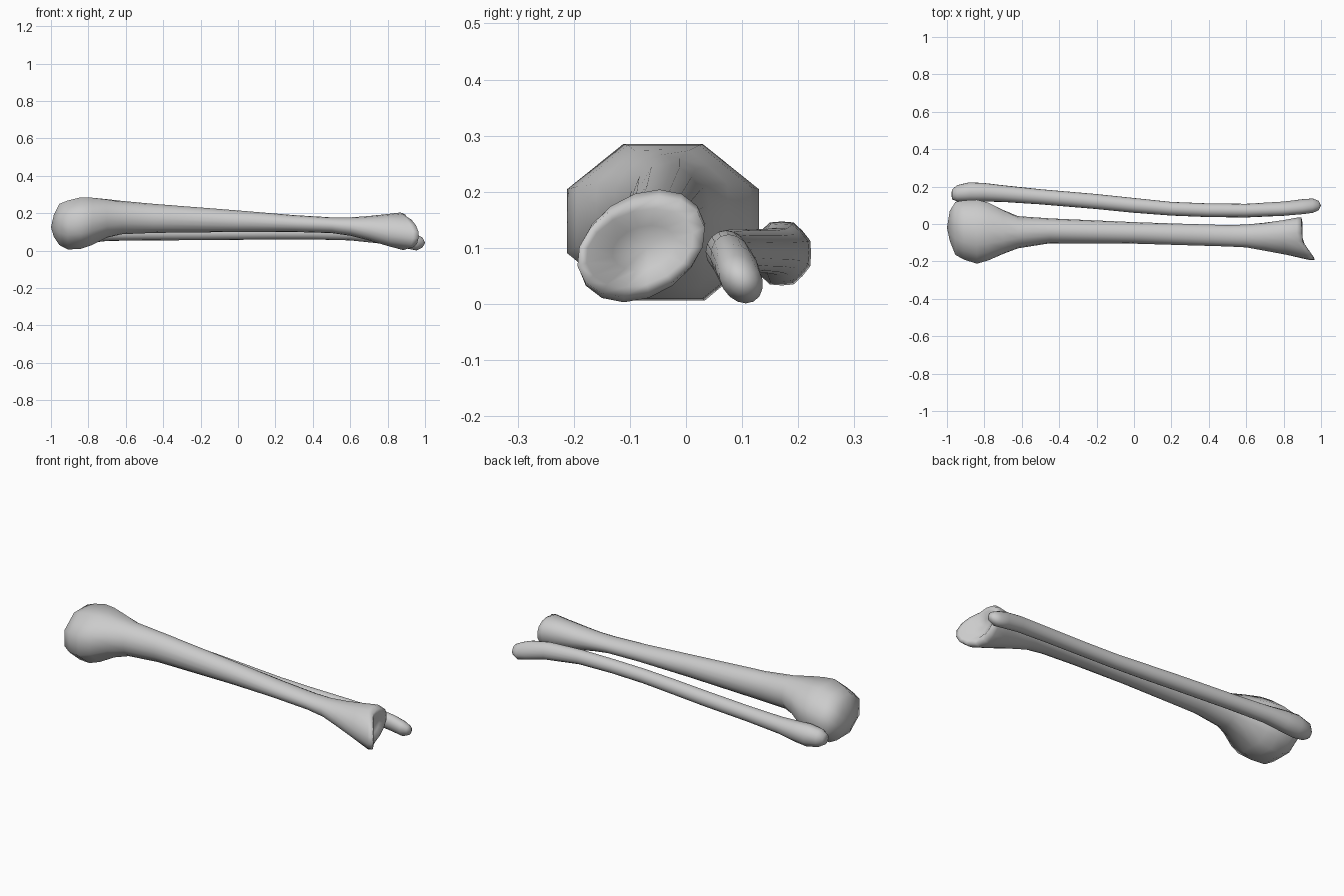
import bpy, bmesh, math

N = 16


def clamp(v):
    return max(0.0, min(1.0, v))


def bone(name, sections, start, end, facet, shear, lip=0.0):
    """Loft rings (x, y min, y max, z min, z max) and close both ends on a point."""
    bm = bmesh.new()
    rings = []
    for x, y0, y1, z0, z1 in sections:
        cy, cz, ry, rz = (y0 + y1) / 2, (z0 + z1) / 2, (y1 - y0) / 2, (z1 - z0) / 2
        flare = clamp((x - 0.6) / 0.3)
        f = facet * clamp((-0.62 - x) / 0.1)          # faceted head, round shaft
        ring = []
        for k in range(N):
            a = math.tau * k / N
            octagon = 1.0 if k % 2 == 0 else 1 / math.cos(math.pi / 8)
            r = 1 + f * (octagon - 1)
            dy, dz = ry * r * math.cos(a), rz * r * math.sin(a)
            y = cy + dy + shear * flare * dz
            dx = lip * clamp((-0.09 - y) / 0.1) * clamp((x - 0.75) / 0.13)
            ring.append(bm.verts.new((x + dx, y, cz + dz)))
        rings.append(ring)
    for a, b in zip(rings, rings[1:]):
        for k in range(N):
            j = (k + 1) % N
            bm.faces.new((a[k], a[j], b[j], b[k]))
    for ring, tip in ((rings[0], start), (rings[-1], end)):
        v = bm.verts.new(tip)
        for k in range(N):
            bm.faces.new((ring[k], ring[(k + 1) % N], v))
    bmesh.ops.recalc_face_normals(bm, faces=bm.faces)
    me = bpy.data.meshes.new(name)
    bm.to_mesh(me)
    bm.free()
    me.shade_smooth()
    ob = bpy.data.objects.new(name, me)
    bpy.context.collection.objects.link(ob)
    return ob


# Thick shin bone: wide head, slim shaft, flared lower end with a hooked lip
bone("shin_bone", [
    (-0.985, -0.09, 0.07, 0.075, 0.19),
    (-0.955, -0.165, 0.118, 0.03, 0.25),
    (-0.91, -0.19, 0.126, 0.006, 0.268),
    (-0.84, -0.212, 0.13, 0.01, 0.285),
    (-0.78, -0.195, 0.115, 0.03, 0.283),
    (-0.70, -0.16, 0.075, 0.07, 0.275),
    (-0.62, -0.13, 0.042, 0.088, 0.266),
    (-0.45, -0.103, 0.03, 0.095, 0.25),
    (0.0, -0.105, 0.01, 0.1, 0.215),
    (0.3, -0.114, 0.0, 0.1, 0.19),
    (0.5, -0.12, -0.006, 0.094, 0.178),
    (0.6, -0.125, -0.003, 0.08, 0.178),
    (0.7, -0.143, 0.007, 0.055, 0.185),
    (0.8, -0.165, 0.02, 0.025, 0.196),
    (0.87, -0.188, 0.03, 0.003, 0.204),
    (0.895, -0.19, 0.03, 0.012, 0.192),
    (0.9, -0.175, 0.01, 0.03, 0.17),
    (0.885, -0.13, -0.02, 0.06, 0.14)],
    (-1.0, -0.02, 0.125), (0.875, -0.07, 0.1), 1.0, 0.35, 0.07)

# Thin outer bone running alongside it
bone("outer_bone", [
    (-0.972, 0.132, 0.185, 0.06, 0.115),
    (-0.945, 0.12, 0.208, 0.045, 0.135),
    (-0.88, 0.118, 0.223, 0.033, 0.147),
    (-0.8, 0.12, 0.219, 0.04, 0.143),
    (-0.7, 0.118, 0.207, 0.052, 0.136),
    (-0.5, 0.105, 0.186, 0.055, 0.134),
    (-0.2, 0.08, 0.16, 0.056, 0.134),
    (0.0, 0.06, 0.139, 0.058, 0.134),
    (0.2, 0.045, 0.118, 0.06, 0.133),
    (0.4, 0.037, 0.11, 0.06, 0.132),
    (0.6, 0.035, 0.108, 0.055, 0.131),
    (0.8, 0.044, 0.12, 0.034, 0.124),
    (0.9, 0.053, 0.132, 0.012, 0.107),
    (0.955, 0.06, 0.136, 0.001, 0.087),
    (0.987, 0.073, 0.124, 0.017, 0.07)],
    (-0.977, 0.16, 0.09), (1.0, 0.1, 0.042), 0.6, -0.2)
